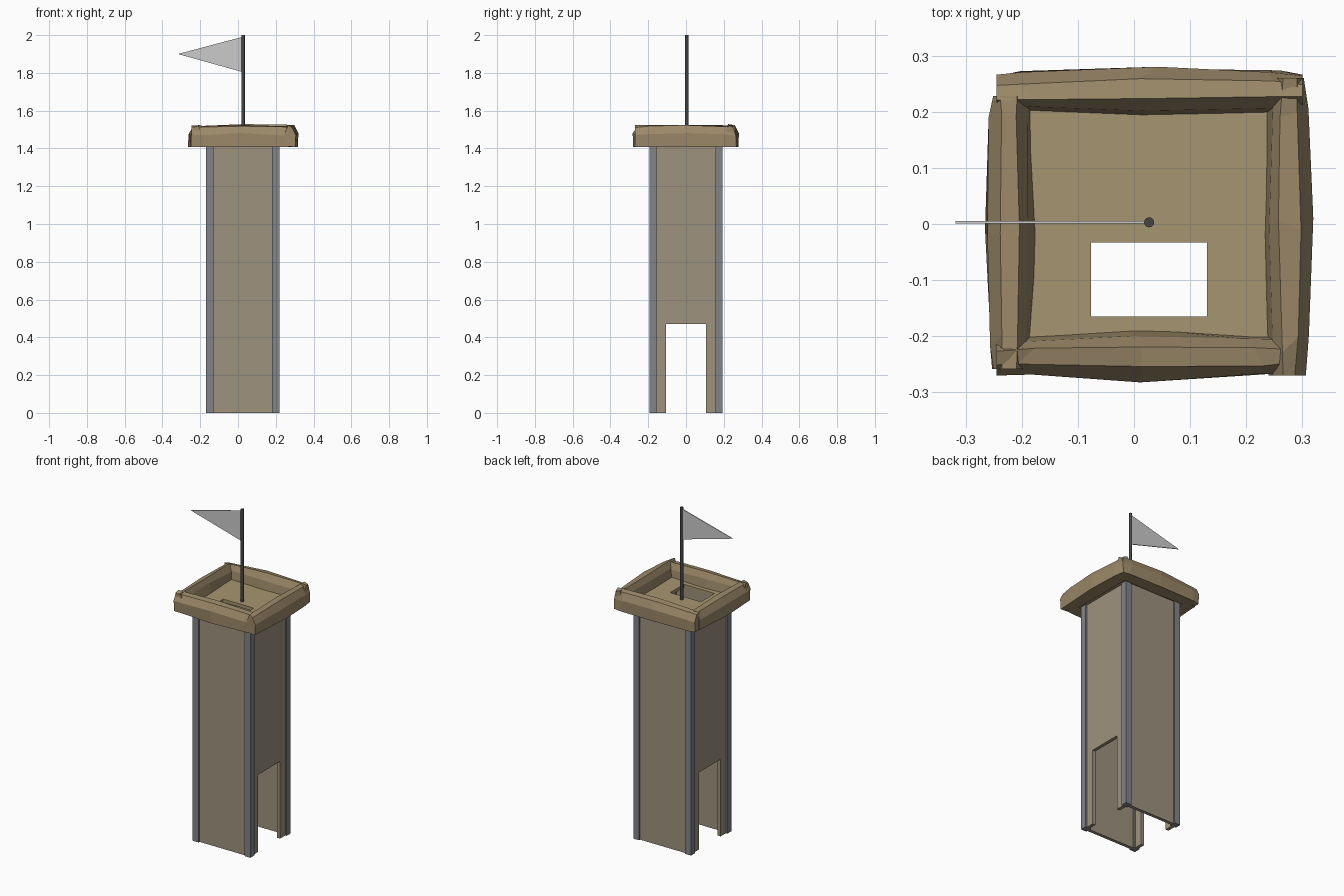
import bpy, bmesh, math, random
from mathutils import Vector, Matrix

if "Cube" in bpy.data.objects:
    bpy.data.objects.remove(bpy.data.objects["Cube"])

random.seed(4)
CX = 0.025


def material(name, rgb):
    m = bpy.data.materials.new(name)
    m.diffuse_color = (*rgb, 1)
    m.use_nodes = True
    m.node_tree.nodes["Principled BSDF"].inputs["Base Color"].default_value = m.diffuse_color
    return m


PLASTER = material("plaster", (0.34, 0.29, 0.21))
WOOD = material("wood", (0.33, 0.25, 0.14))
PLANK = material("plank", (0.38, 0.30, 0.16))
STONE = material("post_grey", (0.22, 0.23, 0.25))
DARK = material("dark_metal", (0.06, 0.06, 0.06))


def finish(name, bm, mat=None):
    bmesh.ops.recalc_face_normals(bm, faces=bm.faces)
    me = bpy.data.meshes.new(name)
    bm.to_mesh(me)
    bm.free()
    ob = bpy.data.objects.new(name, me)
    bpy.context.collection.objects.link(ob)
    if mat:
        me.materials.append(mat)
    return ob


def slab(name, outline, offset, mat=None):
    """Extrude a flat 3D outline along an offset vector."""
    bm = bmesh.new()
    f = bm.faces.new([bm.verts.new(p) for p in outline])
    ext = bmesh.ops.extrude_face_region(bm, geom=[f], use_keep_orig=True)
    moved = [g for g in ext["geom"] if isinstance(g, bmesh.types.BMVert)]
    bmesh.ops.translate(bm, verts=moved, vec=offset)
    return finish(name, bm, mat)


# Corner posts
for sx in (-1, 1):
    for sy in (-1, 1):
        x, y, h = CX + sx * 0.175, sy * 0.175, 0.0195
        slab("corner_post", [(x - h, y - h, 0), (x + h, y - h, 0),
                             (x + h, y + h, 0), (x - h, y + h, 0)], (0, 0, 1.425), STONE)

# Solid front and back walls, doorway walls left and right
door = [(-0.165, 0), (-0.105, 0), (-0.105, 0.47), (0.105, 0.47),
        (0.105, 0), (0.165, 0), (0.165, 1.42), (-0.165, 1.42)]
solid = [(-0.165, 0), (0.165, 0), (0.165, 1.42), (-0.165, 1.42)]
for s, side in ((-1, "front"), (1, "back")):
    slab(side + "_wall", [(CX + u, s * 0.185, z) for u, z in solid], (0, -s * 0.02, 0), PLASTER)
for s, side in ((-1, "left"), (1, "right")):
    slab(side + "_wall", [(CX + s * 0.185, u, z) for u, z in door], (-s * 0.02, 0, 0), PLASTER)

# Platform floor with a hatch opening
bm = bmesh.new()
xs, ys = (-0.21, -0.077, 0.13, 0.26), (-0.215, -0.165, -0.033, 0.215)
grid = [[bm.verts.new((x, y, 1.417)) for y in ys] for x in xs]
for i in range(3):
    for j in range(3):
        if (i, j) != (1, 1):
            bm.faces.new((grid[i][j], grid[i + 1][j], grid[i + 1][j + 1], grid[i][j + 1]))
floor = finish("platform_floor", bm, PLANK)
mod = floor.modifiers.new("thickness", "SOLIDIFY")
mod.thickness = 0.02
mod.offset = 1

# Rough-hewn parapet beams: (outward offset, height) section swept along each side
SECTION = [(-0.035, 1.412), (0.041, 1.408), (0.041, 1.478),
           (0.022, 1.520), (-0.006, 1.528), (-0.024, 1.490)]


def beam(name, angle, reach, start, end):
    bm = bmesh.new()
    rings = []
    for t, fat in ((0, 0), (0.1, 0.3), (0.5, 1), (0.9, 0.3), (1, 0)):
        ring = []
        for v, z in SECTION:
            jit = random.uniform(-0.004, 0.004)
            v2 = v * (0.9 + 0.28 * fat) + jit
            z2 = z + (0.008 * fat - 0.008 + jit if z > 1.45 else 0)
            u = start + (end - start) * t
            if 0 < t < 1:
                u += random.uniform(-0.02, 0.02)
            ring.append(bm.verts.new((u, reach + v2, z2)))
        rings.append(ring)
    n = len(SECTION)
    for a, b in zip(rings, rings[1:]):
        for k in range(n):
            bm.faces.new((a[k], a[(k + 1) % n], b[(k + 1) % n], b[k]))
    bm.faces.new(rings[0])
    bm.faces.new(rings[-1])
    bmesh.ops.transform(bm, verts=bm.verts,
                        matrix=Matrix.Translation((CX, 0, 0)) @ Matrix.Rotation(angle, 4, 'Z'))
    finish(name, bm, WOOD)


beam("back_beam", 0, 0.230, -0.27, 0.275)
beam("left_beam", math.pi / 2, 0.240, -0.258, 0.228)
beam("front_beam", math.pi, 0.230, -0.24, 0.27)
beam("right_beam", -math.pi / 2, 0.243, -0.26, 0.27)

# Flagpole
bm = bmesh.new()
bmesh.ops.create_cone(bm, cap_ends=True, segments=12, radius1=0.009, radius2=0.009, depth=0.57,
                      matrix=Matrix.Translation((0.027, 0.003, 1.715)))
finish("flagpole", bm, DARK)

# Pennant
slab("pennant", [(0.022, 0.0005, 1.99), (0.022, 0.0005, 1.805), (-0.318, 0.0005, 1.90)], (0, 0.005, 0))
